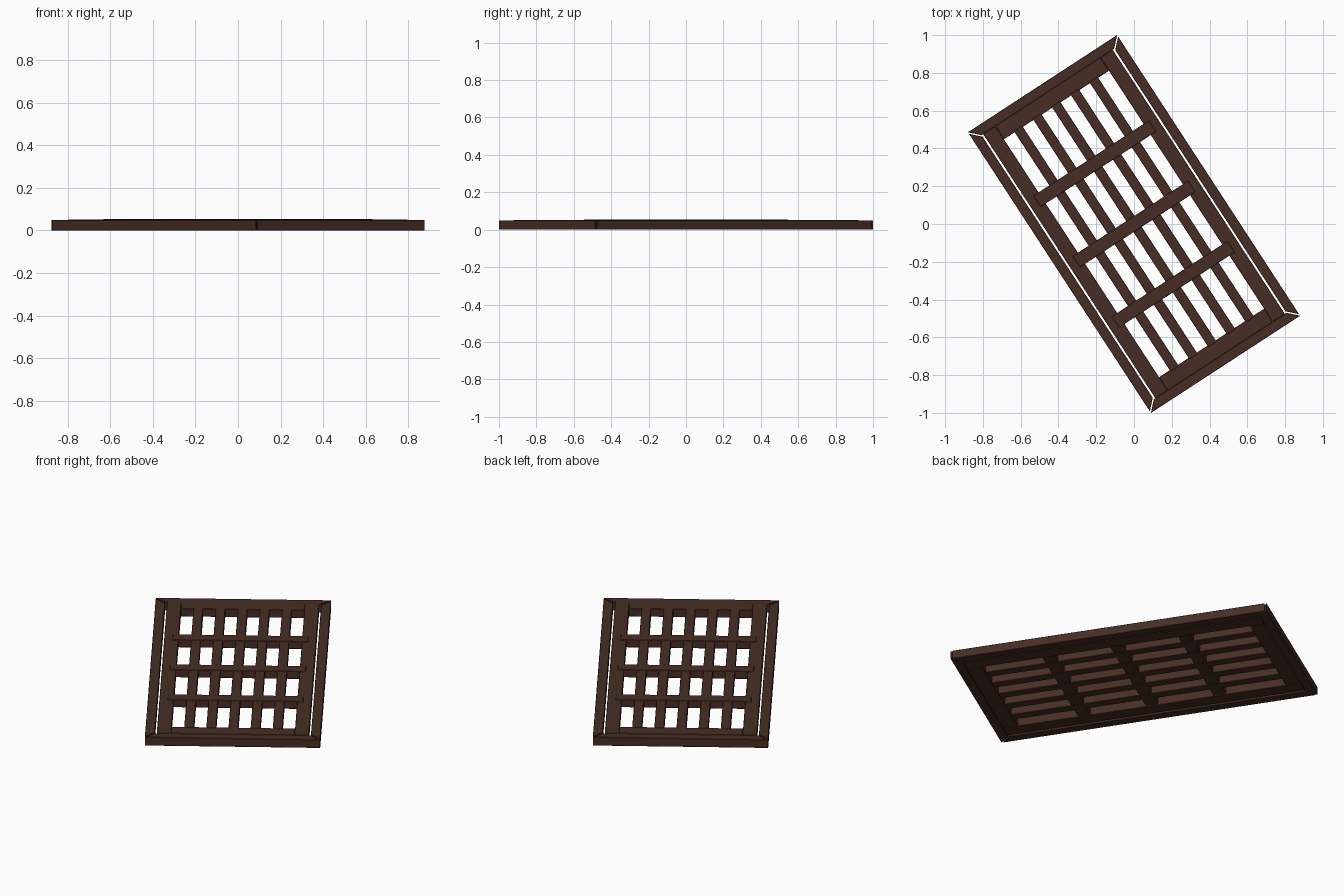
import bpy, bmesh, math
from mathutils import Matrix

if "Cube" in bpy.data.objects:
    bpy.data.objects.remove(bpy.data.objects["Cube"])

ANGLE = math.radians(33.1)          # the whole grate lies turned on the floor
ROT = Matrix.Rotation(ANGLE, 4, 'Z')
HU, HV = 0.4715, 0.887              # half width, half length

wood = bpy.data.materials.new("dark brown wood")
wood.diffuse_color = (0.062, 0.027, 0.017, 1)
wood.use_nodes = True
wood.node_tree.nodes["Principled BSDF"].inputs["Base Color"].default_value = wood.diffuse_color


def prism(name, pts, z0, z1, bevel=0.002):
    """Flat board: outline in local (u, v), extruded from z0 to z1."""
    bm = bmesh.new()
    face = bm.faces.new([bm.verts.new((x, y, z0)) for x, y in pts])
    ext = bmesh.ops.extrude_face_region(bm, geom=[face])
    for e in ext["geom"]:
        if isinstance(e, bmesh.types.BMVert):
            e.co.z = z1
    bmesh.ops.recalc_face_normals(bm, faces=bm.faces)
    bmesh.ops.bevel(bm, geom=bm.edges[:], offset=bevel, segments=1,
                    affect='EDGES', profile=0.5)
    bm.transform(ROT)
    me = bpy.data.meshes.new(name)
    bm.to_mesh(me)
    bm.free()
    me.materials.append(wood)
    ob = bpy.data.objects.new(name, me)
    bpy.context.collection.objects.link(ob)
    return ob


def board(name, u0, u1, v0, v1, z0, z1):
    return prism(name, [(u0, v0), (u1, v0), (u1, v1), (u0, v1)], z0, z1)


# mitred outer frame with thin open joints at the corners
W, G = 0.052, 0.010
for s in (-1, 1):
    prism("frame_side", [(s * HU, -HV + G), (s * HU, HV - G),
                         (s * (HU - W), HV - W - G), (s * (HU - W), -HV + W + G)], 0, 0.05)
    prism("frame_end", [(-HU, s * HV), (HU, s * HV),
                        (HU - W, s * (HV - W)), (-HU + W, s * (HV - W))], 0, 0.05)

# inner panel rails, leaving a slit along the long sides
for s in (-1, 1):
    board("side_rail", *sorted((s * 0.332, s * 0.409)), -0.835, 0.835, 0.004, 0.052)
    board("end_rail", -0.332, 0.332, *sorted((s * 0.752, s * 0.836)), 0.004, 0.0515)

# long slats
for i in range(-2, 3):
    board("slat", i * 0.119 - 0.026, i * 0.119 + 0.026, -0.76, 0.76, 0.008, 0.053)

# cross bars, laid between the slats and lapped onto the side rails
for v in (-0.381, 0, 0.381):
    board("cross_bar", -0.365, 0.365, v - 0.035, v + 0.035, 0.010, 0.055)
